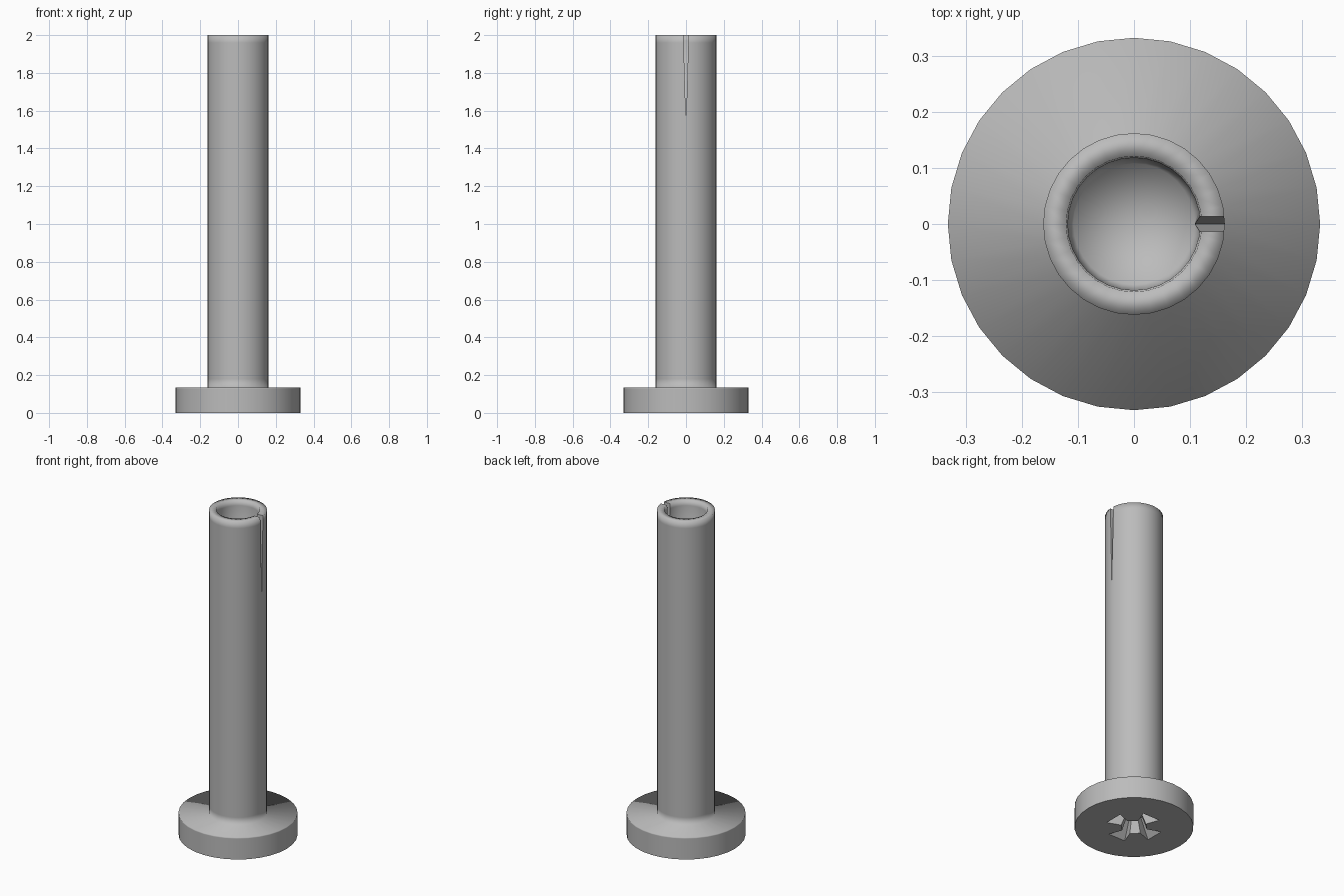
import bpy, bmesh, math

if "Cube" in bpy.data.objects:
    bpy.data.objects.remove(bpy.data.objects["Cube"])

SEG = 32
metal = bpy.data.materials.new("grey_metal")
metal.diffuse_color = (0.5, 0.5, 0.5, 1)
metal.use_nodes = True
metal.node_tree.nodes["Principled BSDF"].inputs["Base Color"].default_value = metal.diffuse_color


def make_object(name, bm):
    bmesh.ops.recalc_face_normals(bm, faces=bm.faces)
    mesh = bpy.data.meshes.new(name)
    bm.to_mesh(mesh)
    bm.free()
    mesh.materials.append(metal)
    obj = bpy.data.objects.new(name, mesh)
    bpy.context.collection.objects.link(obj)
    return obj


def lathe(name, profile):
    """Revolve (radius, z) points around z; both ends close with a cap."""
    bm = bmesh.new()
    rings = []
    for r, z in profile:
        rings.append([bm.verts.new((r * math.cos(2 * math.pi * i / SEG),
                                    r * math.sin(2 * math.pi * i / SEG), z))
                      for i in range(SEG)])
    for a, b in zip(rings, rings[1:]):
        for i in range(SEG):
            j = (i + 1) % SEG
            bm.faces.new((a[i], a[j], b[j], b[i])).smooth = True
    # flat underside
    bm.faces.new(rings[0])
    # softly shaded bore floor
    centre = bm.verts.new((0, 0, profile[-1][1]))
    for i in range(SEG):
        bm.faces.new((rings[-1][i], rings[-1][(i + 1) % SEG], centre)).smooth = True
    return make_object(name, bm)


def prism(name, bottom, top):
    """Closed solid between two matching outlines."""
    bm = bmesh.new()
    a = [bm.verts.new(p) for p in bottom]
    b = [bm.verts.new(p) for p in top]
    bm.faces.new(a)
    bm.faces.new(b)
    for i in range(len(a)):
        j = (i + 1) % len(a)
        bm.faces.new((a[i], a[j], b[j], b[i]))
    obj = make_object(name, bm)
    obj.hide_render = True
    return obj


def cut(target, cutter):
    mod = target.modifiers.new(cutter.name, 'BOOLEAN')
    mod.operation = 'DIFFERENCE'
    mod.solver = 'EXACT'
    mod.object = cutter
    bpy.context.view_layer.objects.active = target
    bpy.ops.object.modifier_apply(modifier=mod.name)
    bpy.data.objects.remove(cutter)


# Head, hollow shank, rolled rim and tapered bore in one revolved profile
bolt = lathe("sleeve_bolt", [
    (0.332, 0), (0.332, 0.128), (0.332, 0.135), (0.162, 0.135), (0.162, 0.18),
    (0.162, 1.96), (0.162, 2.0), (0.121, 2.0), (0.118, 1.97), (0.108, 1.5)])

# Tapered slit through the tube wall on the right side
slit = [(-0.015, 2.05), (0.015, 2.05), (0.0, 1.53)]
cut(bolt, prism("slit_cutter", [(0.04, y, z) for y, z in slit],
                [(0.3, y, z) for y, z in slit]))

# Flared cross recess in the underside of the head, narrowing inward
arm = [(0.07, -0.028), (0.15, -0.058), (0.15, 0.058), (0.07, 0.028)]
cross = []
for k in range(4):
    c, s = round(math.cos(k * math.pi / 2)), round(math.sin(k * math.pi / 2))
    cross += [(c * x - s * y, s * x + c * y) for x, y in arm]
cut(bolt, prism("recess_cutter", [(x * 1.05, y * 1.05, -0.01) for x, y in cross],
                [(x * 0.5, y * 0.5, 0.1) for x, y in cross]))
